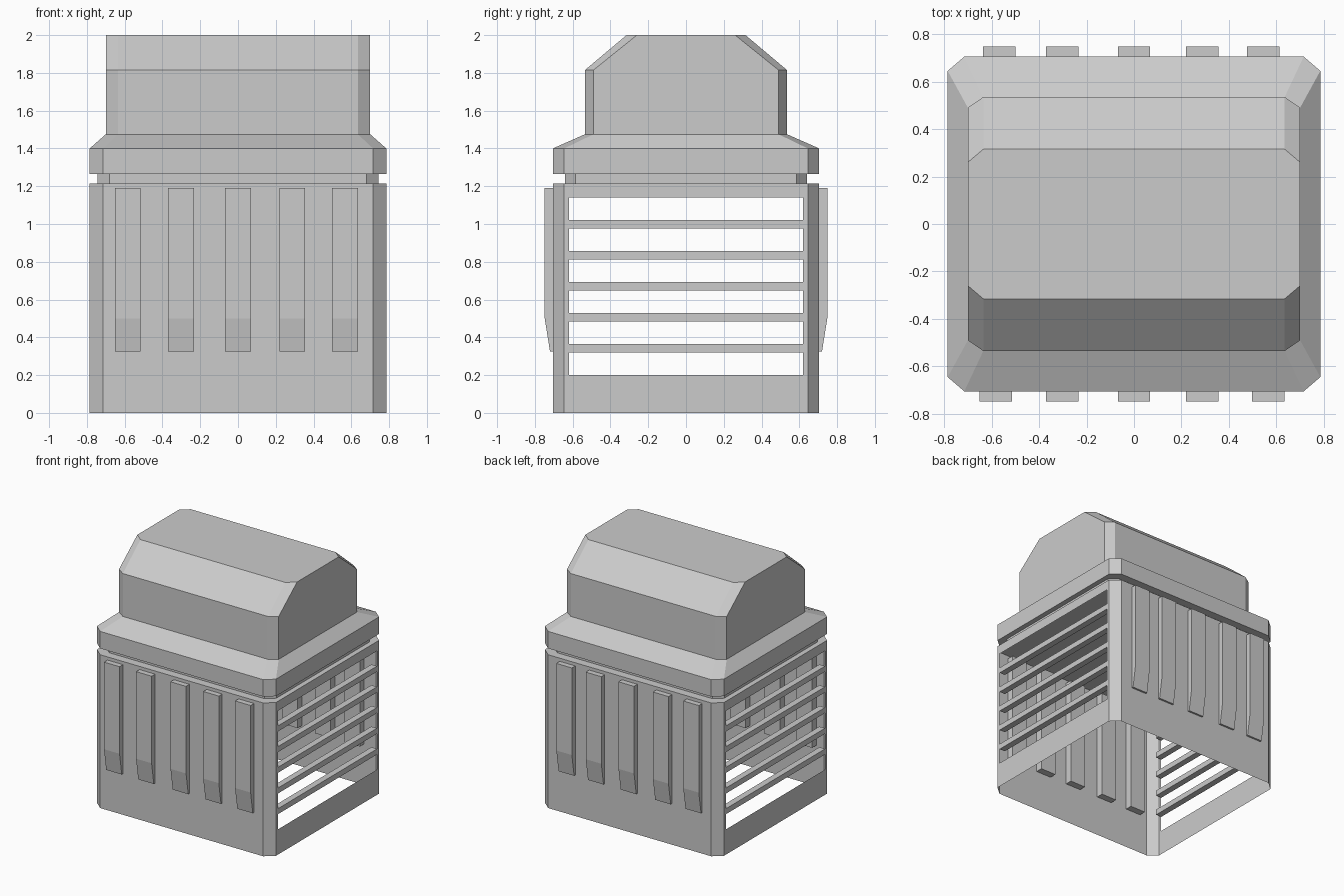
import bpy

old = bpy.data.objects.get("Cube")
if old:
    bpy.data.objects.remove(old, do_unlink=True)

grey = bpy.data.materials.new("plain_grey")
grey.use_nodes = True
grey.diffuse_color = (0.6, 0.6, 0.6, 1)
grey.node_tree.nodes["Principled BSDF"].inputs["Base Color"].default_value = (0.6, 0.6, 0.6, 1)


def make(name, verts, faces):
    mesh = bpy.data.meshes.new(name)
    mesh.from_pydata(verts, [], faces)
    mesh.materials.append(grey)
    obj = bpy.data.objects.new(name, mesh)
    bpy.context.collection.objects.link(obj)
    return obj


def ring(x, y, cx, cy, z):
    """Rectangle with clipped corners; edge 0 is +x, edge 4 is -x."""
    pts = [(x, -cy), (x, cy), (cx, y), (-cx, y), (-x, cy), (-x, -cy), (-cx, -y), (cx, -y)]
    return [(px, py, z) for px, py in pts]


def loft(name, rings, skip=(), bottom=False, top=False):
    verts = [v for r in rings for v in r]
    faces = []
    for k in range(len(rings) - 1):
        for i in range(8):
            if i not in skip:
                j = (i + 1) % 8
                faces.append((k*8 + i, k*8 + j, k*8 + 8 + j, k*8 + 8 + i))
    n = len(verts)
    if bottom:
        faces.append(tuple(range(7, -1, -1)))
    if top:
        faces.append(tuple(range(n - 8, n)))
    return make(name, verts, faces)


def prism(name, outline, x0, x1):
    """Extrude a y-z outline along x."""
    n = len(outline)
    verts = [(x, y, z) for x in (x0, x1) for y, z in outline]
    faces = [(i, (i + 1) % n, n + (i + 1) % n, n + i) for i in range(n)]
    faces += [tuple(range(n - 1, -1, -1)), tuple(range(n, 2 * n))]
    obj = make(name, verts, faces)
    # Keep all normals outward
    import bmesh
    bm = bmesh.new()
    bm.from_mesh(obj.data)
    bmesh.ops.recalc_face_normals(bm, faces=bm.faces)
    bm.to_mesh(obj.data)
    bm.free()
    return obj


BX, BY, CX, CY = 0.785, 0.705, 0.715, 0.645
BODY_TOP = 1.215

# Open-bottomed body with bare sides, closed by a flat deck
loft("body_walls", [ring(BX, BY, CX, CY, 0), ring(BX, BY, CX, CY, BODY_TOP)], skip=(0, 4))
make("body_deck", ring(BX, BY, CX, CY, BODY_TOP), [tuple(range(8))])

# Recessed neck under the lid
neck = (0.745, 0.64, 0.68, 0.585)
loft("neck", [ring(*neck, BODY_TOP), ring(*neck, 1.265)])

# Lid rim, sloped shoulder and raised roof
upper = (0.70, 0.535, 0.635, 0.49)
loft("lid", [
    ring(BX, BY, CX, CY, 1.265),
    ring(BX, BY, CX, CY, 1.40),
    ring(*upper, 1.475),
    ring(*upper, 1.815),
    ring(0.70, 0.315, 0.635, 0.26, 2.0),
], bottom=True, top=True)

# Side panels: a thin frame round the opening, crossed by bars
OPEN, SILL, HEAD = 0.62, 0.20, 1.14
for side, s in (("left", 1), ("right", -1)):
    x = s * BX
    outer = [(-CY, 0), (CY, 0), (CY, BODY_TOP), (-CY, BODY_TOP)]
    inner = [(-OPEN, SILL), (OPEN, SILL), (OPEN, HEAD), (-OPEN, HEAD)]
    verts = [(x, y, z) for y, z in outer + inner]
    faces = [(i, (i + 1) % 4, 4 + (i + 1) % 4, 4 + i) for i in range(4)]
    make(side + "_frame", verts, [f if s > 0 else f[::-1] for f in faces])
    for k in range(5):
        z = 0.342 + k * 0.164
        bar = [(-OPEN, z - 0.022), (OPEN, z - 0.022), (OPEN, z + 0.022), (-OPEN, z + 0.022)]
        prism(f"{side}_bar_{k + 1}", bar, x - s * 0.05, x)

# Vertical ribs with tapered lower ends, on front and back
rows = {
    "front": (-1, (-0.583, -0.302, 0, 0.287, 0.566)),
    "back": (1, (-0.568, -0.302, 0, 0.287, 0.545)),
}
for face, (s, centres) in rows.items():
    profile = [(0.65, 0.325), (0.72, 0.325), (0.748, 0.50), (0.748, 1.19), (0.65, 1.19)]
    for k, cx in enumerate(centres):
        prism(f"{face}_rib_{k + 1}", [(s * y, z) for y, z in profile], cx - 0.068, cx + 0.068)
